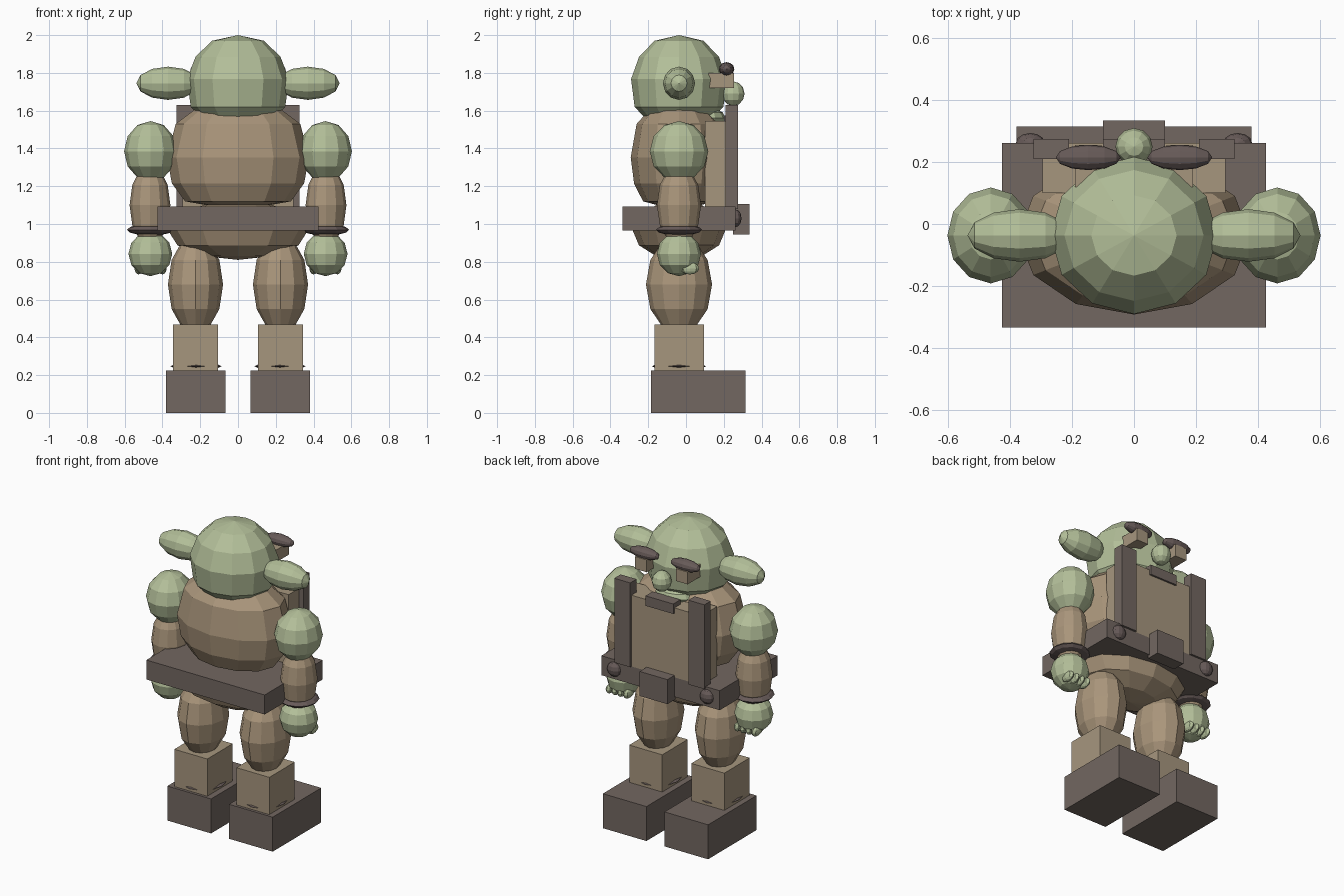
import bpy, bmesh
from math import sin, cos, tau
from mathutils import Matrix, Vector

if "Cube" in bpy.data.objects:
    bpy.data.objects.remove(bpy.data.objects["Cube"])


def material(name, srgb):
    color = [(c / 255) ** 2.2 for c in srgb] + [1]
    m = bpy.data.materials.new(name)
    m.use_nodes = True
    m.diffuse_color = color
    m.node_tree.nodes["Principled BSDF"].inputs["Base Color"].default_value = color
    return m


GREEN = material("sage green", (178, 190, 152))
BROWN = material("warm brown", (168, 148, 122))
TAN = material("light tan", (165, 149, 125))
DARK = material("dark umber", (114, 103, 97))
PLUM = material("deep brown", (103, 91, 89))
MID_Y = -0.037


def finish(name, bm, mat):
    bmesh.ops.recalc_face_normals(bm, faces=bm.faces)
    mesh = bpy.data.meshes.new(name)
    bm.to_mesh(mesh)
    bm.free()
    mesh.materials.append(mat)
    ob = bpy.data.objects.new(name, mesh)
    bpy.context.collection.objects.link(ob)
    return ob


def box(name, mat, x, y, z):
    """Box from its (low, high) extents on each axis."""
    bm = bmesh.new()
    bmesh.ops.create_cube(bm, size=1)
    for v in bm.verts:
        v.co = Vector([(a + b) / 2 + c * (b - a) for (a, b), c in zip((x, y, z), v.co)])
    return finish(name, bm, mat)


def ball(name, mat, center, radii, segs=12, rings=6, pole="Z"):
    """Faceted ellipsoid."""
    bm = bmesh.new()
    bmesh.ops.create_uvsphere(bm, u_segments=segs, v_segments=rings, radius=1)
    if pole == "X":
        bm.transform(Matrix.Rotation(tau / 4, 4, "Y"))
    bm.transform(Matrix.Translation(center) @ Matrix.Diagonal((*radii, 1)))
    return finish(name, bm, mat)


def lathe(name, mat, profile, y_scale, top, bottom, segs=12):
    """Oval turned body from (radius, z) rings, closed to a point at both ends."""
    bm = bmesh.new()
    rings = [[bm.verts.new((r * cos(tau * i / segs), MID_Y + r * y_scale * sin(tau * i / segs), z))
              for i in range(segs)] for r, z in profile]
    tip, base = bm.verts.new((0, MID_Y, top)), bm.verts.new((0, MID_Y, bottom))
    for i in range(segs):
        j = (i + 1) % segs
        for a, b in zip(rings, rings[1:]):
            bm.faces.new((a[i], a[j], b[j], b[i]))
        bm.faces.new((tip, rings[0][i], rings[0][j]))
        bm.faces.new((base, rings[-1][i], rings[-1][j]))
    return finish(name, bm, mat)


# Head and trunk
lathe("head", GREEN, [(0.138, 1.97), (0.225, 1.885), (0.27, 1.767), (0.25, 1.62), (0.18, 1.55)],
      0.94, 2.0, 1.53)
lathe("torso", BROWN, [(0.23, 1.605), (0.33, 1.53), (0.376, 1.353), (0.35, 1.215), (0.28, 1.12)],
      0.68, 1.63, 1.07)
ball("pelvis", BROWN, (0, MID_Y, 0.965), (0.37, 0.245, 0.155))
ball("chin", GREEN, (0, 0.1, 1.56), (0.13, 0.11, 0.06))
ball("nose", GREEN, (0, 0.25, 1.69), (0.06, 0.06, 0.065))

# Belt and breastplate
box("belt", DARK, (-0.427, 0.427), (-0.335, 0.262), (0.965, 1.092))
box("buckle", DARK, (-0.1, 0.1), (0.25, 0.335), (0.945, 1.105))
box("breastplate", TAN, (-0.295, 0.295), (0.1, 0.262), (1.08, 1.545))
box("collar_clip", DARK, (-0.1, 0.1), (0.2, 0.274), (1.51, 1.575))

# Mirrored parts
for side, s in (("left", 1), ("right", -1)):
    def span(a, b):
        return tuple(sorted((s * a, s * b)))

    # Face
    ball(side + "_ear", GREEN, (s * 0.37, MID_Y, 1.745), (0.168, 0.085, 0.088), pole="X")
    box(side + "_eye", TAN, span(0.105, 0.19), (0.12, 0.255), (1.72, 1.8))
    ball(side + "_brow", PLUM, (s * 0.148, 0.215, 1.82), (0.105, 0.041, 0.037), pole="X")

    # Harness
    box(side + "_strap", DARK, span(0.21, 0.325), (0.21, 0.275), (1.08, 1.63))
    ball(side + "_belt_stud", PLUM, (s * 0.335, 0.262, 1.03), (0.047, 0.032, 0.047))

    # Arm
    ball(side + "_shoulder", GREEN, (s * 0.463, MID_Y, 1.385), (0.14, 0.155, 0.16))
    ball(side + "_forearm", BROWN, (s * 0.466, MID_Y, 1.1), (0.108, 0.117, 0.215))
    ball(side + "_wrist_band", PLUM, (s * 0.464, MID_Y, 0.969), (0.124, 0.122, 0.03))
    ball(side + "_hand", GREEN, (s * 0.464, MID_Y, 0.842), (0.116, 0.117, 0.118))
    for n in range(4):
        ball(f"{side}_finger_{n + 1}", GREEN, (s * (0.4 + 0.042 * n), 0.02, 0.765),
             (0.022, 0.05, 0.032), 8, 6)

    # Leg
    ball(side + "_thigh", BROWN, (s * 0.225, MID_Y, 0.68), (0.146, 0.175, 0.26))
    box(side + "_shin", TAN, span(0.105, 0.343), (-0.167, 0.095), (0.2, 0.468))
    ball(side + "_ankle_ring", PLUM, (s * 0.222, MID_Y, 0.247), (0.135, 0.143, 0.018))
    box(side + "_boot", DARK, span(0.065, 0.38), (-0.185, 0.315), (0, 0.225))
